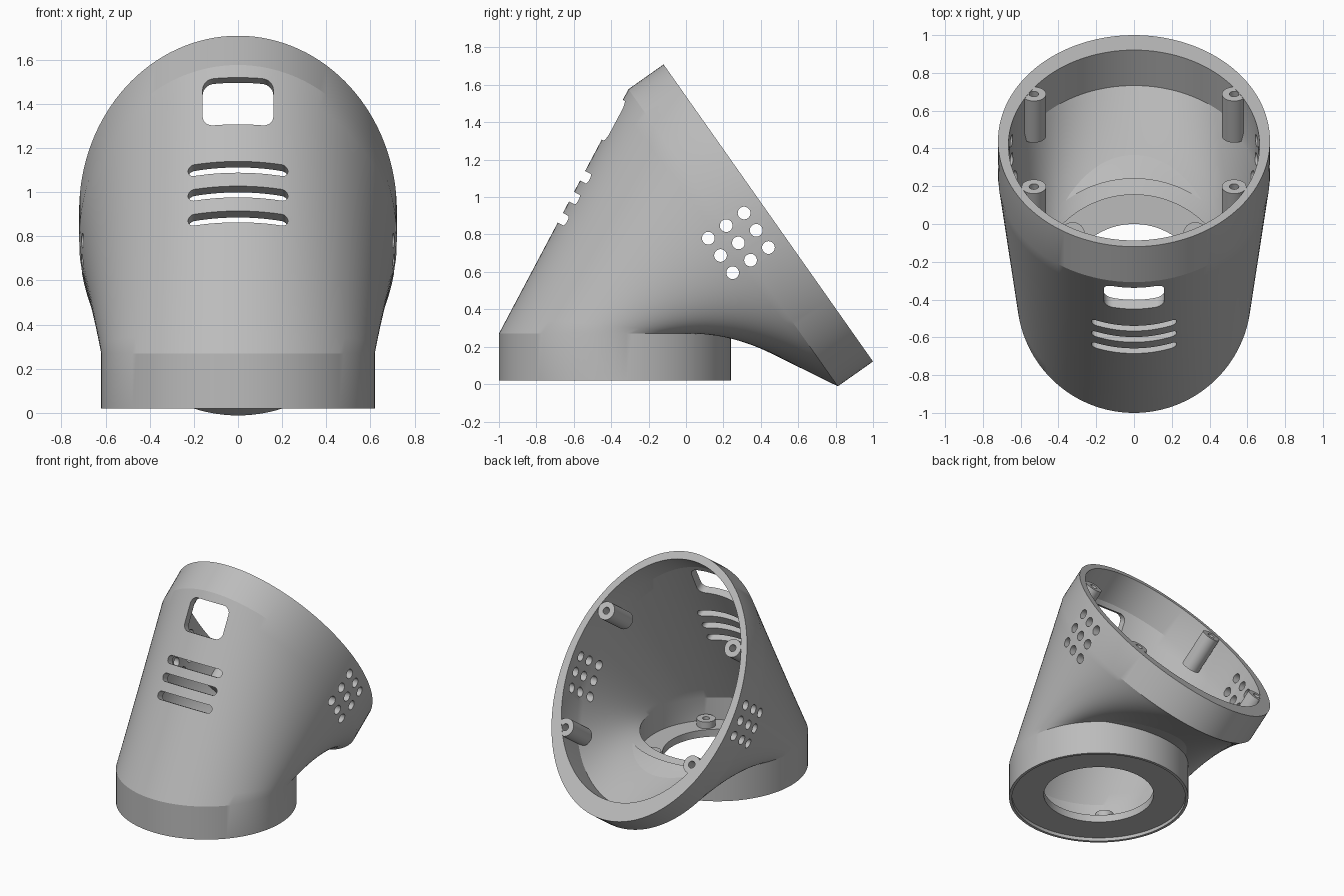
import bpy, bmesh, math
from mathutils import Vector, Matrix

if "Cube" in bpy.data.objects:
    bpy.data.objects.remove(bpy.data.objects["Cube"])

SEG = 128
grey = bpy.data.materials.new("plain grey")
grey.diffuse_color = (0.5, 0.5, 0.5, 1)
grey.use_nodes = True
grey.node_tree.nodes["Principled BSDF"].inputs["Base Color"].default_value = grey.diffuse_color

# Tilted rim frame: U runs down the opening, N points out of it
RIM = Vector((0, 0.44, 0.915))
U = Vector((0, 0.576, -0.817))
N = Vector((0, 0.817, 0.576))
X = Vector((1, 0, 0))
Z = Vector((0, 0, 1))
NECK_Y = -0.38


def circle(r, z):
    return [Vector((r * math.cos(a), NECK_Y + r * math.sin(a), z)) for a in angles]


def ellipse(rx, ru, shift, depth):
    c = RIM - N * depth + U * shift
    return [c + X * rx * math.cos(a) + U * ru * math.sin(a) for a in angles]


def loft(a, b, steps):
    return [[p.lerp(q, i / steps) for p, q in zip(a, b)] for i in range(1, steps)]


def finish(bm, name):
    bmesh.ops.recalc_face_normals(bm, faces=bm.faces)
    me = bpy.data.meshes.new(name)
    bm.to_mesh(me)
    bm.free()
    me.materials.append(grey)
    ob = bpy.data.objects.new(name, me)
    bpy.context.collection.objects.link(ob)
    return ob


def smooth(ob):
    bpy.ops.object.select_all(action='DESELECT')
    ob.select_set(True)
    bpy.context.view_layer.objects.active = ob
    bpy.ops.object.shade_smooth_by_angle(angle=math.radians(20))


def ring_solid(bm, rings):
    """Closed tube whose cross-section loops back on itself."""
    n = len(rings[0])
    vs = [[bm.verts.new(p) for p in r] for r in rings]
    for k in range(len(vs)):
        a, b = vs[k], vs[(k + 1) % len(vs)]
        for i in range(n):
            j = (i + 1) % n
            bm.faces.new((a[i], a[j], b[j], b[i]))


def prism(bm, outline, sweep):
    """Extrude a planar outline along a vector, with caps."""
    a = [bm.verts.new(p) for p in outline]
    b = [bm.verts.new(p + sweep) for p in outline]
    n = len(a)
    bm.faces.new(a)
    bm.faces.new(b[::-1])
    for i in range(n):
        j = (i + 1) % n
        bm.faces.new((a[i], b[i], b[j], a[j]))


def rounded(c, ax, ay, hx, hy, r, per=8):
    """Rounded rectangle in the plane of ax, ay."""
    pts = []
    for k, (sx, sy) in enumerate(((1, 1), (-1, 1), (-1, -1), (1, -1))):
        for i in range(per + 1):
            t = math.pi / 2 * (k + i / per)
            pts.append(c + ax * (sx * (hx - r) + r * math.cos(t))
                       + ay * (sy * (hy - r) + r * math.sin(t)))
    return pts


angles = [2 * math.pi * i / SEG for i in range(SEG)]

# Housing shell: outer neck, flared body, rim, inner wall, floor, recess
neck_out = circle(0.62, 0.27)
rim_out = ellipse(0.72, 0.972, 0, 0.23)
rim_in = ellipse(0.665, 0.875, -0.04, 0.23)
neck_in = circle(0.535, 0.27)
rings = [circle(0.62, 0.02), neck_out, *loft(neck_out, rim_out, 14), rim_out,
         ellipse(0.72, 0.972, 0, 0), ellipse(0.665, 0.875, -0.04, 0), rim_in,
         *loft(rim_in, neck_in, 14), neck_in, circle(0.535, 0.1),
         circle(0.38, 0.1), circle(0.38, 0.045), circle(0.6, 0.045),
         circle(0.6, 0.02)]
bm = bmesh.new()
ring_solid(bm, rings)
housing = finish(bm, "housing")

# Cutters: front window, three front slots, side vent holes
bm = bmesh.new()
D = Vector((0, 0.466, 0.885))        # up the sloping front wall
IN = Vector((0, 0.885, -0.466))      # straight through the wall


def front_point(z):
    return Vector((0, -1 + (z - 0.27) * 0.527, z)) - IN * 0.12


prism(bm, rounded(front_point(1.415), X, D, 0.16, 0.12, 0.05), IN * 0.42)
for z in (1.115, 1.003, 0.89):
    prism(bm, rounded(front_point(z), X, D, 0.226, 0.029, 0.028), IN * 0.42)
for i in (-1, 0, 1):
    for j in (-1, 0, 1):
        c = Vector((-1, 0.28, 0.755)) + U * 0.113 * i + N * 0.117 * j
        ring = [c + U * 0.034 * math.cos(t) + N * 0.034 * math.sin(t)
                for t in angles[::4]]
        prism(bm, ring, X * 2)
cutter = finish(bm, "vent_cutter")
cutter.hide_render = True

mod = housing.modifiers.new("vents", 'BOOLEAN')
mod.operation = 'DIFFERENCE'
mod.solver = 'EXACT'
mod.object = cutter
bpy.context.view_layer.objects.active = housing
housing.select_set(True)
bpy.ops.object.modifier_apply(modifier=mod.name)
bpy.data.objects.remove(cutter)
smooth(housing)


# Screw posts: round posts with a blind hole in the top
def screw_post(name, top, axis, r, hole, length):
    side = X
    other = axis.cross(side)
    bm = bmesh.new()
    prev = None
    for rad, depth in ((r, length), (r, 0), (hole, 0), (hole, length * 0.8)):
        cur = [bm.verts.new(top - axis * depth + side * rad * math.cos(t)
                            + other * rad * math.sin(t)) for t in angles[::4]]
        if prev:
            for i in range(len(cur)):
                j = (i + 1) % len(cur)
                bm.faces.new((prev[i], prev[j], cur[j], cur[i]))
        else:
            bm.faces.new(cur[::-1])
        prev = cur
    bm.faces.new(prev)
    smooth(finish(bm, name))


for sx in (-1, 1):
    for u in (0.434, -0.417):
        screw_post("rim_screw_post", RIM + X * 0.53 * sx + U * u - N * 0.002,
                   N, 0.065, 0.025, 0.27)
    for sy in (-1, 1):
        screw_post("floor_screw_post",
                   Vector((sx * 0.325, NECK_Y + sy * 0.325, 0.15)),
                   Z, 0.065, 0.025, 0.09)
